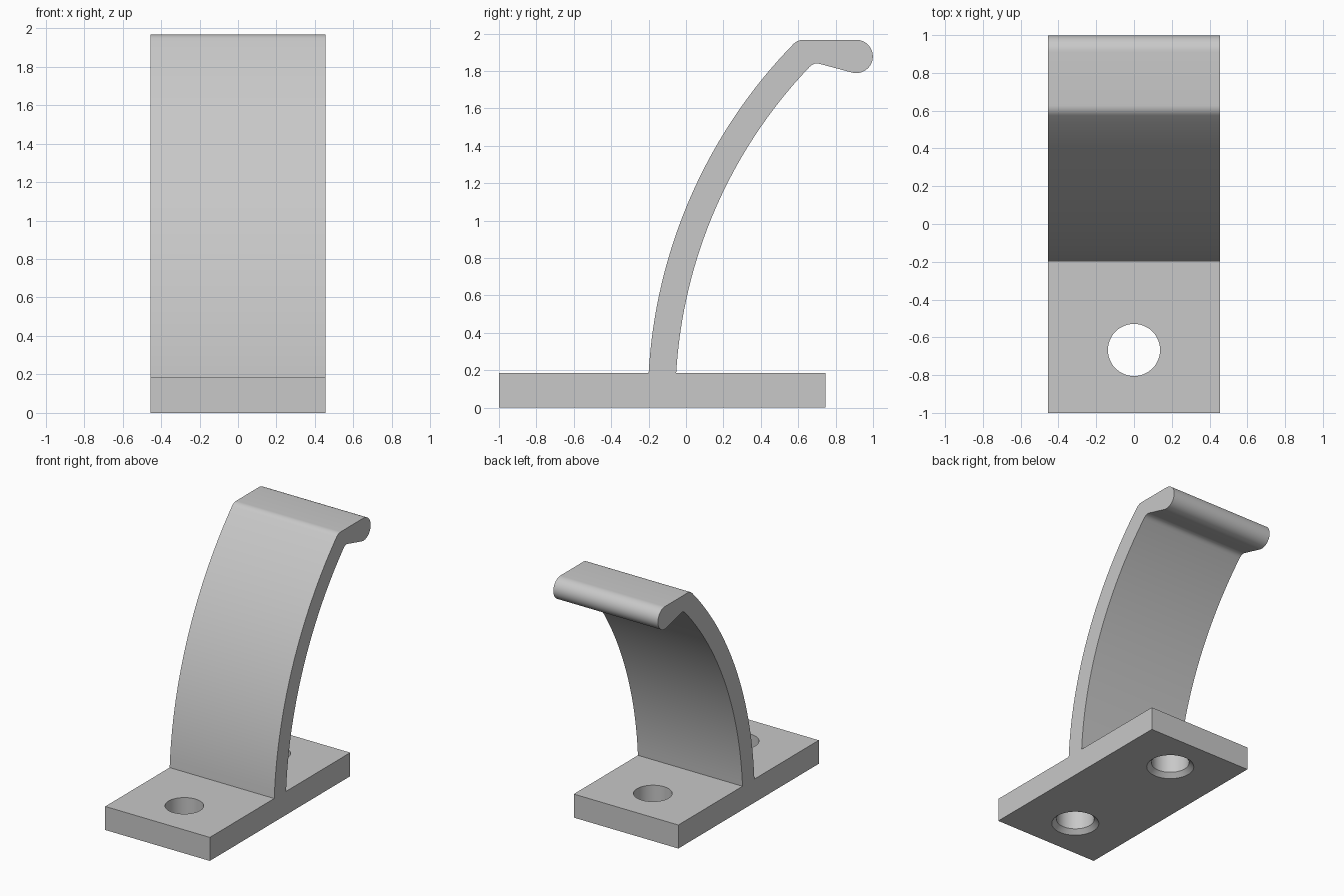
import bpy, bmesh, math
from mathutils import Vector

cube = bpy.data.objects.get("Cube")
if cube:
    bpy.data.objects.remove(cube, do_unlink=True)

HALF_WIDTH = 0.455
PLATE_TOP = 0.185
PLATE_FRONT, PLATE_BACK = -1.0, 0.745
ARC_Y, ARC_Z = 2.534, 0.032        # shared centre of both arm curves
R_FRONT, R_REAR = 2.738, 2.591
TIP_Y, TIP_Z, TIP_R = 0.91, 1.878, 0.089
LIP_TOP = TIP_Z + TIP_R

grey = bpy.data.materials.new("plain grey")
grey.use_nodes = True
grey.diffuse_color = (0.58, 0.58, 0.58, 1)
grey.node_tree.nodes["Principled BSDF"].inputs["Base Color"].default_value = (0.58, 0.58, 0.58, 1)


def make_object(name, bm):
    bmesh.ops.recalc_face_normals(bm, faces=bm.faces)
    mesh = bpy.data.meshes.new(name)
    bm.to_mesh(mesh)
    bm.free()
    mesh.materials.append(grey)
    obj = bpy.data.objects.new(name, mesh)
    bpy.context.collection.objects.link(obj)
    return obj


def arm_curve(radius, z0, z1, n=32):
    """Points on an arm arc from height z0 to z1, evenly spaced by angle."""
    a0, a1 = (math.asin((z - ARC_Z) / radius) for z in (z0, z1))
    angles = [a0 + (a1 - a0) * i / n for i in range(n + 1)]
    return [(ARC_Y - radius * math.cos(a), ARC_Z + radius * math.sin(a)) for a in angles]


def fillet(start, corner, end, n=8):
    """Inner points of a rounded corner."""
    p, c, q = Vector(start), Vector(corner), Vector(end)
    ts = [i / n for i in range(1, n)]
    return [tuple(p * (1 - t) ** 2 + c * 2 * t * (1 - t) + q * t * t) for t in ts]


# Side profile: base plate, curved arm and rounded lip in one outline
front = arm_curve(R_FRONT, PLATE_TOP, 1.944)
rear = arm_curve(R_REAR, PLATE_TOP, 1.815)
lip_start = (0.628, LIP_TOP)
lip_under = (0.715, 1.838)
tip_angles = [math.radians(90 - 195 * i / 24) for i in range(25)]
tip = [(TIP_Y + TIP_R * math.cos(a), TIP_Z + TIP_R * math.sin(a)) for a in tip_angles]

profile = [(PLATE_FRONT, 0), (PLATE_FRONT, PLATE_TOP)]
profile += front + fillet(front[-1], (0.597, LIP_TOP), lip_start) + [lip_start]
profile += tip + [lip_under] + fillet(lip_under, (0.684, 1.849), rear[-1])
profile += rear[::-1] + [(PLATE_BACK, PLATE_TOP), (PLATE_BACK, 0)]

bm = bmesh.new()
side = bm.faces.new([bm.verts.new((-HALF_WIDTH, y, z)) for y, z in profile])
extruded = bmesh.ops.extrude_face_region(bm, geom=[side])["geom"]
bmesh.ops.translate(bm, vec=(2 * HALF_WIDTH, 0, 0),
                    verts=[v for v in extruded if isinstance(v, bmesh.types.BMVert)])
bracket = make_object("bracket", bm)


# Screw holes, widened by a chamfer on the underside
def hole_cutter(y, segments=48):
    rings = [(0.202, -0.03), (0.138, 0.037 - 0.003), (0.138, 0.3)]
    bm = bmesh.new()
    loops = []
    for r, z in rings:
        angles = [math.tau * i / segments for i in range(segments)]
        loops.append([bm.verts.new((r * math.cos(a), y + r * math.sin(a), z)) for a in angles])
    for low, high in zip(loops, loops[1:]):
        for i in range(segments):
            j = (i + 1) % segments
            bm.faces.new((low[i], low[j], high[j], high[i]))
    bm.faces.new(loops[0][::-1])
    bm.faces.new(loops[-1])
    return make_object("hole_cutter", bm)


bpy.ops.object.select_all(action='DESELECT')
bpy.context.view_layer.objects.active = bracket
bracket.select_set(True)
for y in (-0.667, 0.412):
    cutter = hole_cutter(y)
    cutter.hide_render = True
    mod = bracket.modifiers.new("screw hole", 'BOOLEAN')
    mod.operation = 'DIFFERENCE'
    mod.solver = 'EXACT'
    mod.object = cutter
    bpy.ops.object.modifier_apply(modifier=mod.name)
    bpy.data.objects.remove(cutter, do_unlink=True)

bpy.ops.object.shade_smooth_by_angle(angle=math.radians(30))
